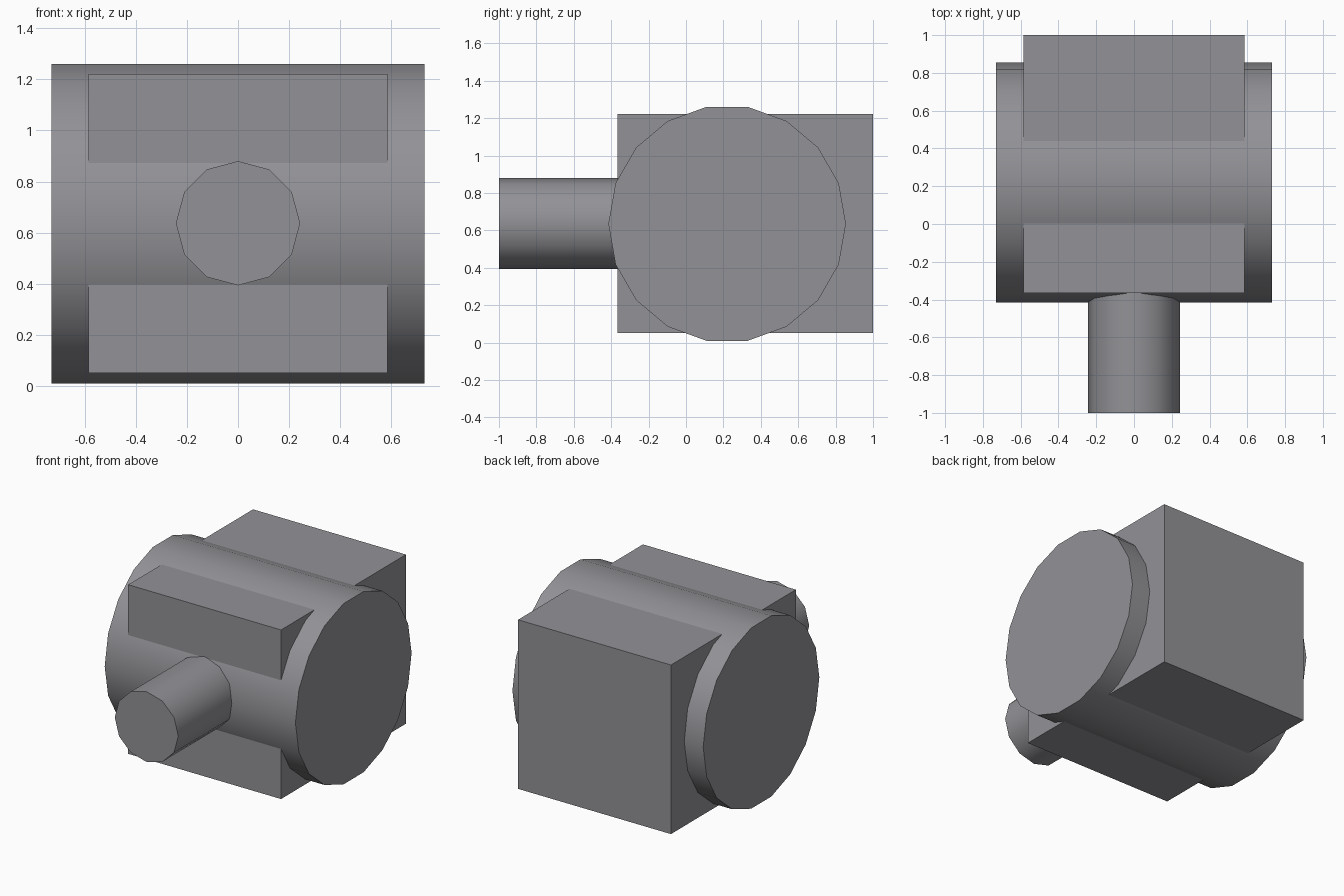
import bpy
import math

if "Cube" in bpy.data.objects:
    bpy.data.objects.remove(bpy.data.objects["Cube"])

grey = bpy.data.materials.new("neutral grey")
grey.diffuse_color = (0.29, 0.285, 0.305, 1)
grey.use_nodes = True
grey.node_tree.nodes["Principled BSDF"].inputs["Base Color"].default_value = grey.diffuse_color


def finish(name):
    obj = bpy.context.object
    obj.name = name
    obj.data.materials.append(grey)
    bpy.ops.object.transform_apply(location=False, rotation=True, scale=True)
    return obj


def cylinder(name, sides, radius, length, centre, rotation):
    bpy.ops.mesh.primitive_cylinder_add(vertices=sides, radius=radius, depth=length,
                                        location=centre, rotation=rotation)
    finish(name)
    bpy.ops.object.shade_smooth_by_angle(angle=math.radians(40))


# Block running through the drum
bpy.ops.mesh.primitive_cube_add(size=1, location=(0, 0.3175, 0.636))
bpy.context.object.scale = (1.17, 1.365, 1.17)
finish("housing_block")

# Wide drum lying along x, a corner at its top
cylinder("drum", 18, 0.635, 1.46, (0, 0.22, 0.635), (0, math.pi / 2, 0))

# Front spout, ending inside the drum
cylinder("front_spout", 12, 0.243, 1.2, (0, -0.4, 0.637), (math.pi / 2, 0, 0))
